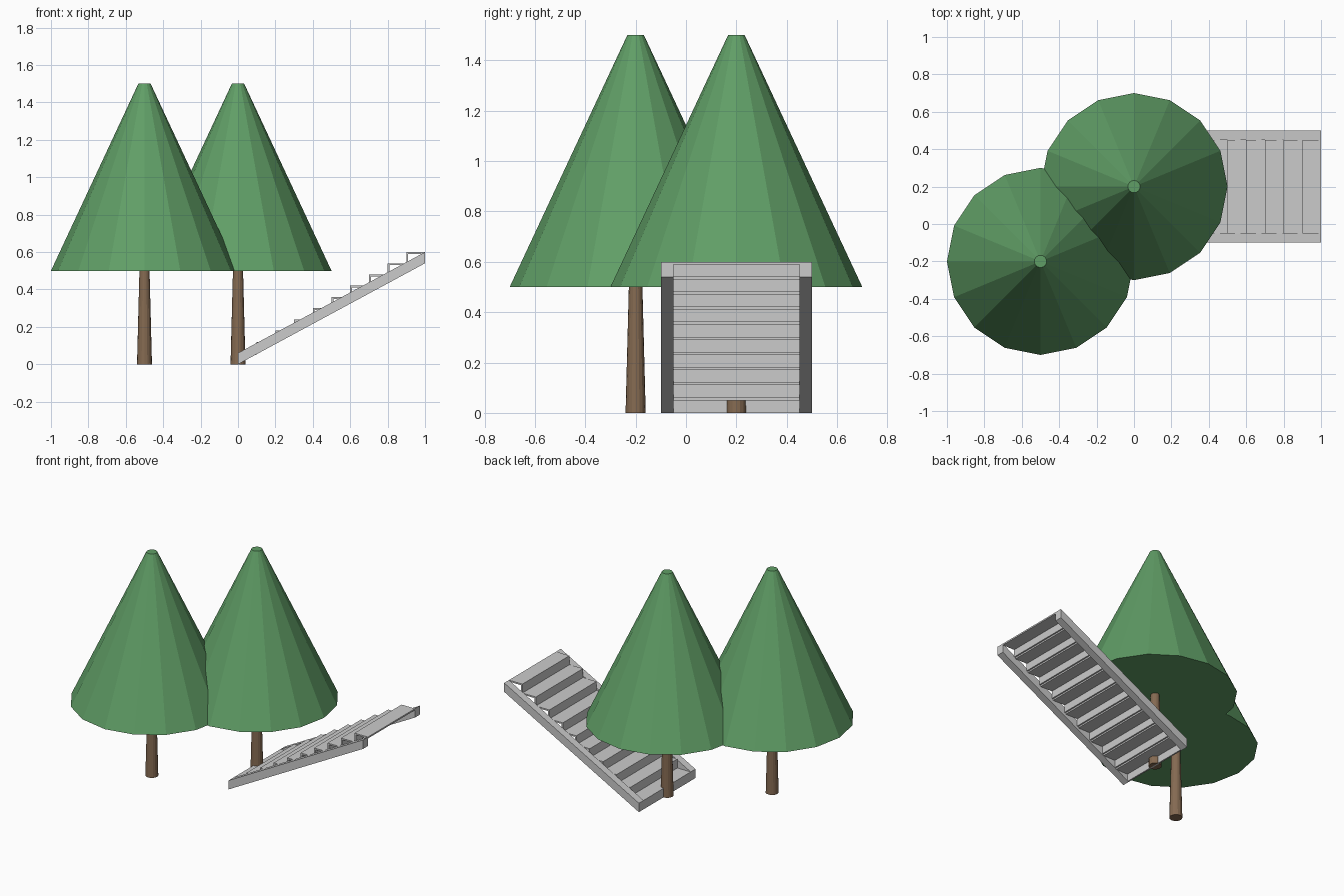
import bpy, bmesh, math

if "Cube" in bpy.data.objects:
    bpy.data.objects.remove(bpy.data.objects["Cube"])


def material(name, rgb):
    m = bpy.data.materials.new(name)
    m.diffuse_color = (*rgb, 1)
    m.use_nodes = True
    m.node_tree.nodes["Principled BSDF"].inputs["Base Color"].default_value = m.diffuse_color
    return m


GREEN = material("leaf green", (0.117, 0.342, 0.133))
BROWN = material("bark brown", (0.235, 0.145, 0.084))
GREY = material("stone grey", (0.6, 0.6, 0.6))


def finish(bm, name, mat):
    bmesh.ops.recalc_face_normals(bm, faces=bm.faces)
    me = bpy.data.meshes.new(name)
    bm.to_mesh(me)
    bm.free()
    me.materials.append(mat)
    ob = bpy.data.objects.new(name, me)
    bpy.context.collection.objects.link(ob)
    return ob


def frustum(name, x, y, z0, z1, r0, r1, mat, sides=16):
    bm = bmesh.new()
    rings = [[bm.verts.new((x + r * math.cos(math.tau * i / sides),
                            y + r * math.sin(math.tau * i / sides), z))
              for i in range(sides)] for r, z in ((r0, z0), (r1, z1))]
    for ring in rings:
        bm.faces.new(ring)
    for i in range(sides):
        j = (i + 1) % sides
        bm.faces.new((rings[0][i], rings[0][j], rings[1][j], rings[1][i]))
    return finish(bm, name, mat)


def extrude_profile(name, points, y0, y1, mat):
    """Extrude an x-z outline between two y positions."""
    bm = bmesh.new()
    a = [bm.verts.new((x, y0, z)) for x, z in points]
    b = [bm.verts.new((x, y1, z)) for x, z in points]
    bm.faces.new(a)
    bm.faces.new(b)
    for i in range(len(points)):
        j = (i + 1) % len(points)
        bm.faces.new((a[i], a[j], b[j], b[i]))
    return finish(bm, name, mat)


# Two trees: tapered trunk and truncated-cone canopy
for side, x, y in (("left", -0.5, -0.2), ("right", 0.0, 0.2)):
    frustum(side + "_trunk", x, y, 0, 0.5, 0.04, 0.027, BROWN)
    frustum(side + "_canopy", x, y, 0.5, 1.5, 0.5, 0.033, GREEN)

# Sloping side beams of the staircase
for side, y in (("front", -0.1), ("back", 0.45)):
    extrude_profile(side + "_stringer", [(0, 0), (1, 0.54), (1, 0.6), (0, 0.06)],
                    y, y + 0.05, GREY)

# Ten steps, each a thin riser with a thin tread on top
RUN, RISE, T = 0.1, 0.06, 0.01
for i in range(10):
    x, z = i * RUN, i * RISE
    top = z + RISE
    extrude_profile(f"step_{i + 1}",
                    [(x, z), (x + T, z), (x + T, top - T), (x + RUN, top - T),
                     (x + RUN, top), (x, top)], -0.05, 0.45, GREY)
